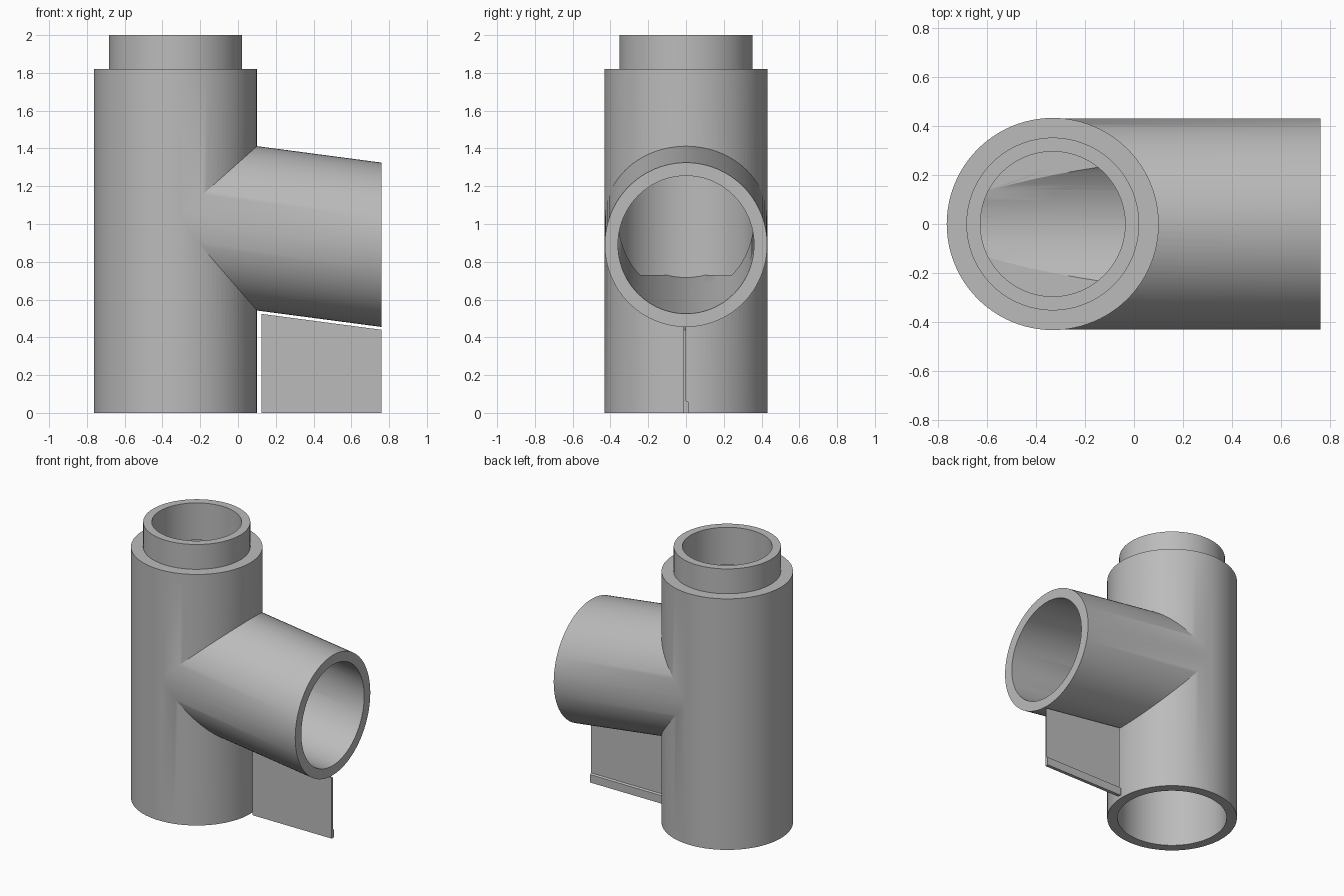
import bpy, bmesh, math
from mathutils import Matrix

if "Cube" in bpy.data.objects:
    bpy.data.objects.remove(bpy.data.objects["Cube"], do_unlink=True)

AXIS_X = -0.331          # vertical pipe axis
SLOPE = -0.132           # fall of the side branch
BRANCH_Z = 1.034         # branch axis height at the pipe axis
SEGMENTS = 96

grey = bpy.data.materials.new("pipe grey")
grey.use_nodes = True
grey.diffuse_color = (0.5, 0.5, 0.5, 1)
grey.node_tree.nodes["Principled BSDF"].inputs["Base Color"].default_value = (0.5, 0.5, 0.5, 1)


def finish(name, bm):
    bmesh.ops.recalc_face_normals(bm, faces=bm.faces)
    mesh = bpy.data.meshes.new(name)
    bm.to_mesh(mesh)
    bm.free()
    mesh.materials.append(grey)
    obj = bpy.data.objects.new(name, mesh)
    bpy.context.collection.objects.link(obj)
    return obj


def upright(name, radius, z0, z1):
    """Vertical cylinder on the pipe axis."""
    bm = bmesh.new()
    bmesh.ops.create_cone(bm, cap_ends=True, segments=SEGMENTS, radius1=radius,
                          radius2=radius, depth=z1 - z0,
                          matrix=Matrix.Translation((AXIS_X, 0, (z0 + z1) / 2)))
    return finish(name, bm)


def branch(name, radius_y, radius_z, x0, x1):
    """Sloping side cylinder with vertical ends."""
    bm = bmesh.new()
    bmesh.ops.create_cone(bm, cap_ends=True, segments=SEGMENTS, radius1=1, radius2=1,
                          depth=x1 - x0, matrix=Matrix.Rotation(math.pi / 2, 4, 'Y'))
    for v in bm.verts:
        x = v.co.x + (x0 + x1) / 2
        v.co = (x, v.co.y * radius_y, BRANCH_Z + SLOPE * (x - AXIS_X) + v.co.z * radius_z)
    return finish(name, bm)


def combine(target, tool, operation):
    tool.hide_render = True
    mod = target.modifiers.new(operation.lower(), 'BOOLEAN')
    mod.operation, mod.object, mod.solver = operation, tool, 'EXACT'
    bpy.context.view_layer.objects.active = target
    bpy.ops.object.modifier_apply(modifier=mod.name)
    bpy.data.objects.remove(tool, do_unlink=True)


# Outer shell: main pipe, narrower spigot on top, side branch
body = upright("pipe_body", 0.432, 0, 1.82)
combine(body, upright("spigot", 0.352, 1.6, 2), 'UNION')
combine(body, branch("side_branch", 0.43, 0.435, AXIS_X, 0.76), 'UNION')

# Branch bore, whose floor runs on to the back of the main bore
floor_cut = branch("floor_cut", 0.36, 0.365, -0.8, 0.1)
combine(floor_cut, upright("floor_limit", 0.361, 0.4, 1.6), 'INTERSECT')
combine(body, branch("branch_bore", 0.36, 0.365, AXIS_X, 0.9), 'DIFFERENCE')
combine(body, floor_cut, 'DIFFERENCE')

# Upper chamber, spigot bore and lower socket
for name, radius, z0, z1 in (("chamber", 0.362, 0.73, 1.73),
                             ("spigot_bore", 0.295, 1.5, 2.1),
                             ("lower_socket", 0.364, -0.1, 0.53)):
    combine(body, upright(name, radius, z0, z1), 'DIFFERENCE')

for obj in bpy.context.selected_objects:
    obj.select_set(False)
body.select_set(True)
bpy.context.view_layer.objects.active = body
bpy.ops.object.shade_smooth_by_angle(angle=math.radians(25))


def plate(name, outline, y0, y1):
    """Extrude an x-z outline along y."""
    bm = bmesh.new()
    face = bm.faces.new([bm.verts.new((x, y0, z)) for x, z in outline])
    moved = bmesh.ops.extrude_face_region(bm, geom=[face])["geom"]
    bmesh.ops.translate(bm, vec=(0, y1 - y0, 0),
                        verts=[v for v in moved if isinstance(v, bmesh.types.BMVert)])
    return finish(name, bm)


# Thin support fin under the branch, with a foot lip along its back
plate("support_fin", [(0.125, 0), (0.76, 0), (0.76, 0.44), (0.125, 0.524)], -0.012, 0)
lip = plate("fin_foot_lip", [(0.125, 0), (0.76, 0), (0.76, 0.065), (0.125, 0.065)], 0, 0.012)
for v in lip.data.vertices:
    if v.co.y > 0.01 and v.co.z > 0.05:
        v.co.z -= 0.007
